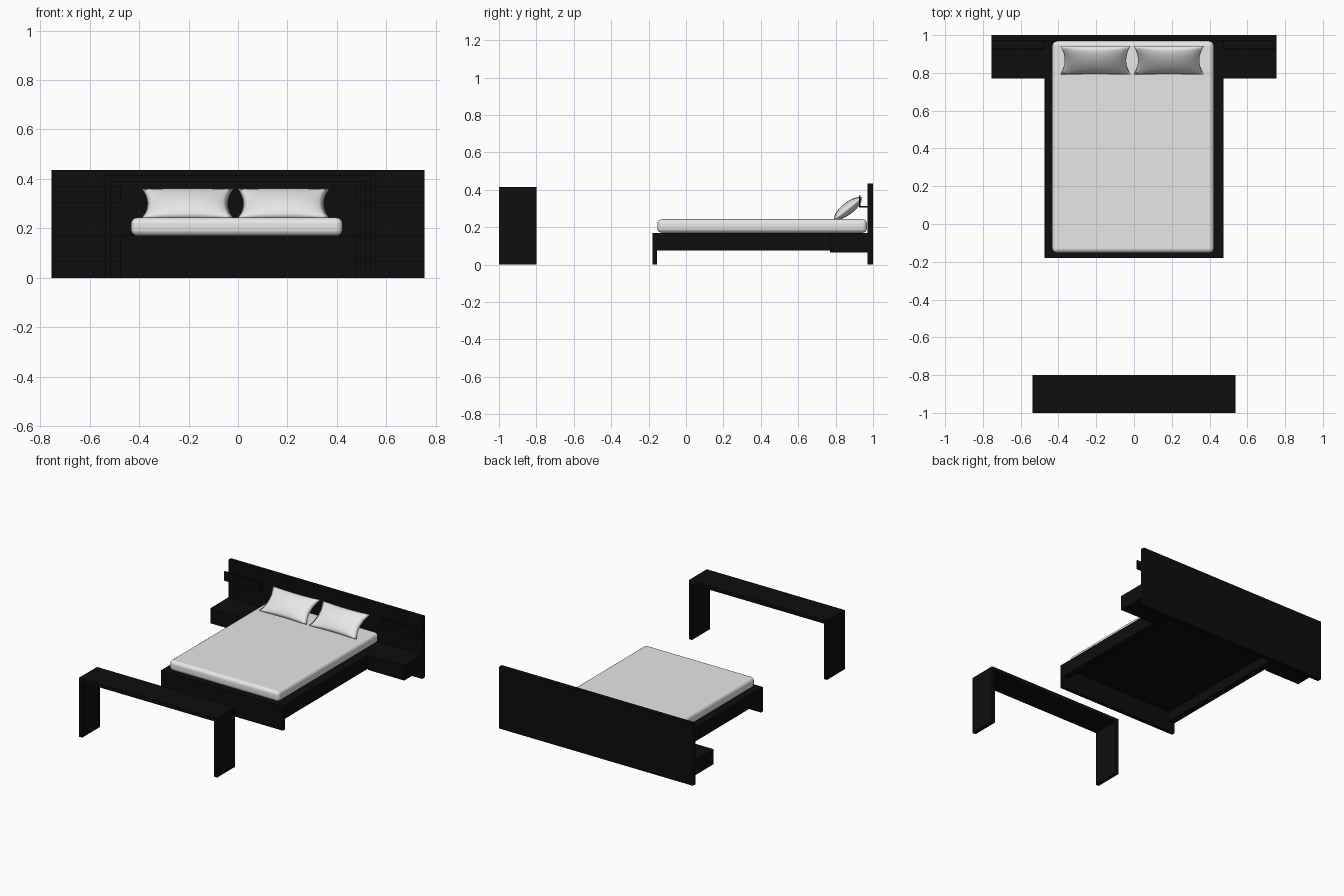
import bpy, bmesh, math
from mathutils import Matrix, Vector

if "Cube" in bpy.data.objects:
    bpy.data.objects.remove(bpy.data.objects["Cube"])


def material(name, rgb):
    m = bpy.data.materials.new(name)
    m.diffuse_color = (*rgb, 1)
    m.use_nodes = True
    m.node_tree.nodes["Principled BSDF"].inputs["Base Color"].default_value = m.diffuse_color
    return m


BLACK = material("black_wood", (0.004, 0.004, 0.004))
WHITE = material("white_linen", (0.8, 0.8, 0.8))


def finish(name, bm, mat):
    me = bpy.data.meshes.new(name)
    bm.to_mesh(me)
    bm.free()
    me.materials.append(mat)
    ob = bpy.data.objects.new(name, me)
    bpy.context.collection.objects.link(ob)
    return ob


def box(name, x, y, z, mat=BLACK):
    bm = bmesh.new()
    bmesh.ops.create_cube(bm, size=1)
    for v in bm.verts:
        v.co = Vector([(a + b) / 2 + c * (b - a) for (a, b), c in zip((x, y, z), v.co)])
    return finish(name, bm, mat)


# Headboard, footboard and the platform under the mattress
box("headboard", (-0.755, 0.755), (0.97, 1.0), (0, 0.435))
box("footboard", (-0.475, 0.475), (-0.18, -0.155), (0, 0.17))
box("platform", (-0.432, 0.432), (-0.155, 0.97), (0.145, 0.17))

# Parts on both sides: rail, hanging nightstand, L-shaped wall shelf, bench leg
for side, s in (("left", -1), ("right", 1)):
    def span(a, b):
        return tuple(sorted((s * a, s * b)))
    box(side + "_rail", span(0.43, 0.475), (-0.155, 0.97), (0.075, 0.17))
    box(side + "_nightstand", span(0.475, 0.755), (0.77, 0.97), (0.065, 0.17))
    box(side + "_shelf", span(0.475, 0.755), (0.925, 0.97), (0.305, 0.315))
    box(side + "_shelf_lip", span(0.475, 0.755), (0.925, 0.933), (0.315, 0.37))
    box(side + "_bench_leg", span(0.513, 0.538), (-1.0, -0.8), (0, 0.39))

# Bench top
box("bench_top", (-0.538, 0.538), (-1.0, -0.8), (0.39, 0.415))

# Mattress with soft edges
mattress = box("mattress", (-0.433, 0.423), (-0.153, 0.968), (0.17, 0.243), WHITE)
bev = mattress.modifiers.new("soft_edges", "BEVEL")
bev.width = 0.025
bev.segments = 4
for p in mattress.data.polygons:
    p.use_smooth = True
mattress.modifiers.new("normals", "WEIGHTED_NORMAL")


# Pillow: two bulged sheets with inward-curved edges, leaning on the headboard
def pillow(name, cx, n=16):
    bm = bmesh.new()
    for side in (-1, 1):
        rows = []
        for j in range(n + 1):
            row = []
            for i in range(n + 1):
                u, v = 2 * i / n - 1, 2 * j / n - 1
                px = 0.187 * u * (1 - 0.13 * (1 - v * v))
                py = 0.098 * v * (1 - 0.06 * (1 - u * u))
                pz = side * 0.032 * ((1 - u * u) * (1 - v * v)) ** 0.6
                row.append(bm.verts.new((px, py, pz)))
            rows.append(row)
        for j in range(n):
            for i in range(n):
                q = [rows[j][i], rows[j][i + 1], rows[j + 1][i + 1], rows[j + 1][i]]
                bm.faces.new(q if side > 0 else q[::-1])
    bmesh.ops.remove_doubles(bm, verts=bm.verts, dist=1e-5)
    for f in bm.faces:
        f.smooth = True
    bm.transform(Matrix.Translation((cx, 0.866, 0.301)) @ Matrix.Rotation(math.radians(38), 4, "X"))
    return finish(name, bm, WHITE)


pillow("left_pillow", -0.204)
pillow("right_pillow", 0.184)
